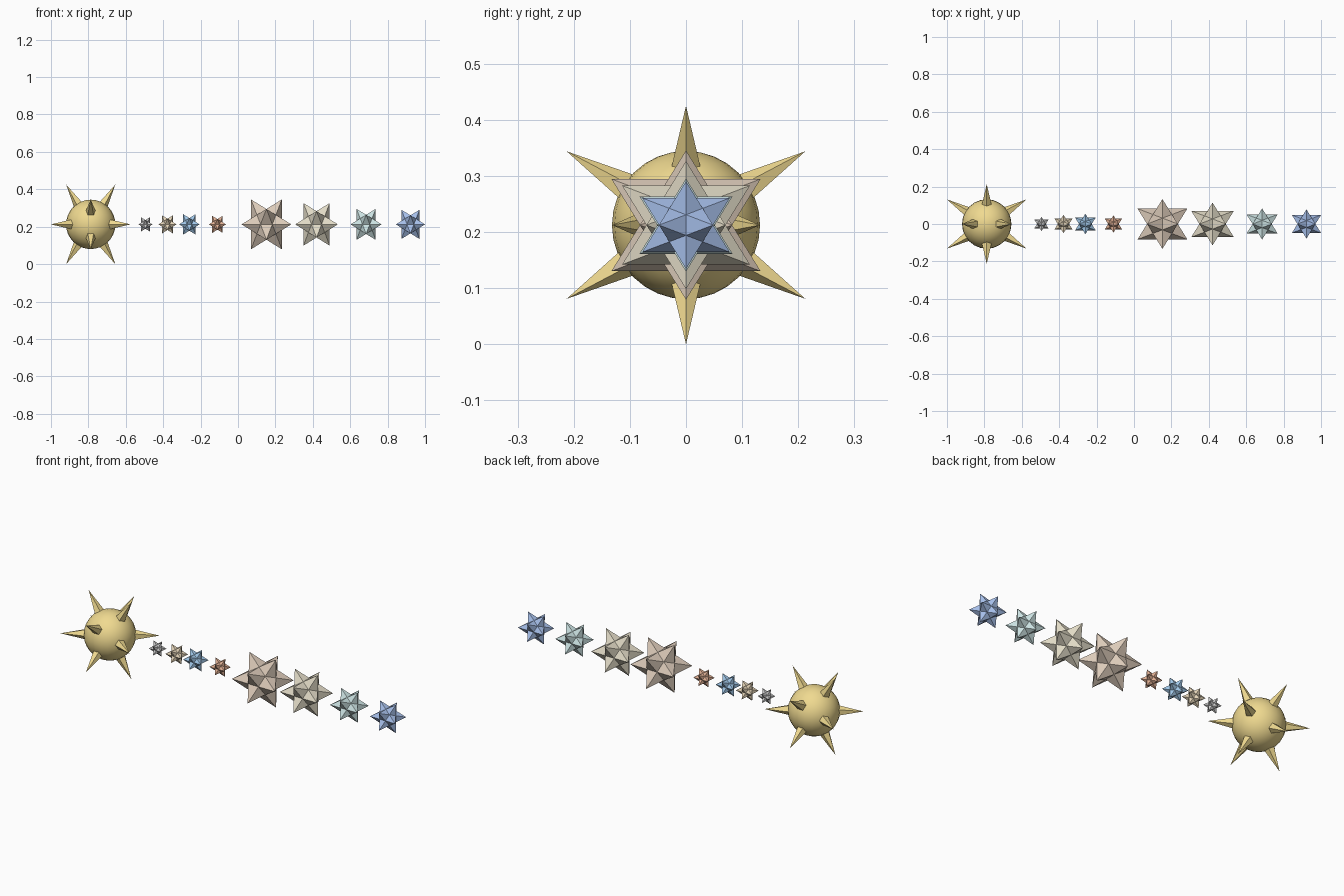
import bpy, bmesh, math
from mathutils import Vector

if "Cube" in bpy.data.objects:
    bpy.data.objects.remove(bpy.data.objects["Cube"])

PHI = (1 + math.sqrt(5)) / 2
Z = 0.2126  # common height of every centre

# Twelve icosahedral spike directions
DIRS = []
for s in (-1, 1):
    for t in (-1, 1):
        DIRS += [Vector(v).normalized() for v in
                 ((0, s * PHI, t), (s, 0, t * PHI), (s * PHI, t, 0))]


def finish(bm, name, x, color):
    bmesh.ops.recalc_face_normals(bm, faces=bm.faces)
    me = bpy.data.meshes.new(name)
    bm.to_mesh(me)
    bm.free()
    ob = bpy.data.objects.new(name, me)
    ob.location = (x, 0, Z)
    bpy.context.collection.objects.link(ob)
    mat = bpy.data.materials.new(name + "_colour")
    mat.diffuse_color = (*color, 1)
    mat.use_nodes = True
    mat.node_tree.nodes["Principled BSDF"].inputs["Base Color"].default_value = mat.diffuse_color
    me.materials.append(mat)
    return ob


def spikes(bm, tip_r, base_r, slope, cap):
    """Five-sided pyramids along the icosahedral axes, tips at tip_r."""
    for d in DIRS:
        # line the base corners up with the second ring of neighbours
        ring = [e for e in DIRS if -0.9 < d.dot(e) < 0]
        u = (ring[0] - d * d.dot(ring[0])).normalized()
        w = d.cross(u)
        r = (tip_r - base_r) * slope
        tip = bm.verts.new(d * tip_r)
        base = [bm.verts.new(d * base_r + r * (u * math.cos(a) + w * math.sin(a)))
                for a in (i * math.tau / 5 for i in range(5))]
        for i in range(5):
            bm.faces.new((base[i], base[(i + 1) % 5], tip))
        if cap:
            bm.faces.new(base[::-1])


# Sun: round ball with slim rays
GOLD = (0.87, 0.70, 0.28)
bm = bmesh.new()
bmesh.ops.create_uvsphere(bm, u_segments=24, v_segments=16, radius=0.132)
for f in bm.faces:
    f.smooth = True
finish(bm, "sun_ball", -0.7874, GOLD)
bm = bmesh.new()
spikes(bm, 0.25, 0.115, 0.22, True)
finish(bm, "sun_rays", -0.7874, GOLD)

# Planets: small stellated dodecahedra (name, x, half width, colour)
PLANETS = [
    ("planet_1", -0.495, 0.038, (0.60, 0.58, 0.58)),
    ("planet_2", -0.377, 0.049, (0.78, 0.66, 0.48)),
    ("planet_3", -0.260, 0.055, (0.36, 0.58, 0.82)),
    ("planet_4", -0.110, 0.046, (0.76, 0.44, 0.30)),
    ("planet_5", 0.152, 0.133, (0.72, 0.60, 0.49)),
    ("planet_6", 0.420, 0.114, (0.76, 0.71, 0.57)),
    ("planet_7", 0.685, 0.083, (0.60, 0.76, 0.76)),
    ("planet_8", 0.922, 0.078, (0.38, 0.52, 0.82)),
]
for name, x, half, color in PLANETS:
    R = half * math.sqrt(1 + PHI ** 2) / PHI
    bm = bmesh.new()
    spikes(bm, R, R / math.sqrt(5), 1 / PHI, False)
    bmesh.ops.remove_doubles(bm, verts=bm.verts, dist=R * 0.01)
    finish(bm, name, x, color)
